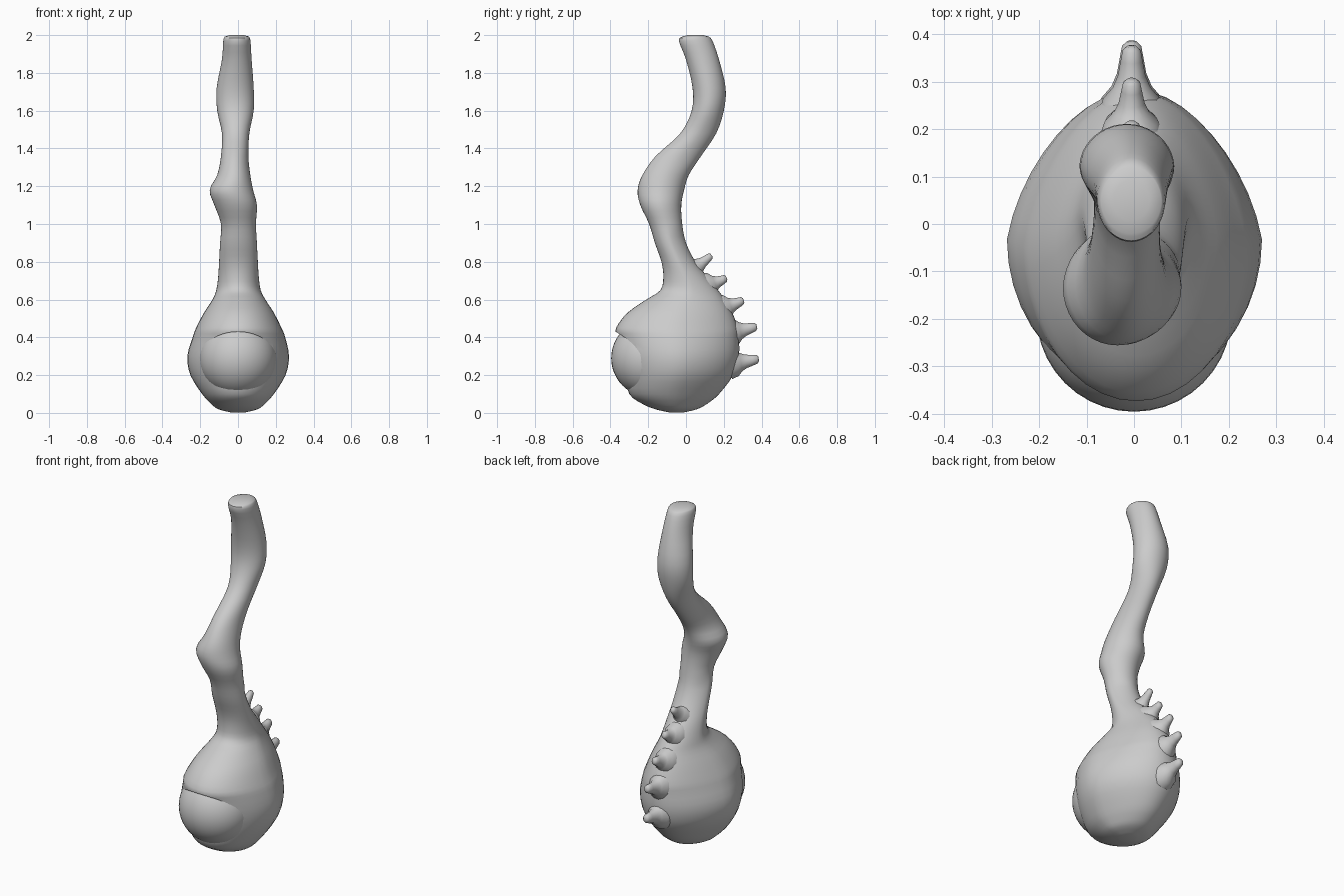
import bpy, bmesh
from math import sin, cos, pi, radians
from mathutils import Vector

if "Cube" in bpy.data.objects:
    bpy.data.objects.remove(bpy.data.objects["Cube"])

SEG = 40


def finish(bm, name, angle=40):
    bmesh.ops.recalc_face_normals(bm, faces=bm.faces)
    me = bpy.data.meshes.new(name)
    bm.to_mesh(me)
    bm.free()
    ob = bpy.data.objects.new(name, me)
    bpy.context.collection.objects.link(ob)
    return smooth(ob, angle)


def smooth(ob, angle):
    bpy.ops.object.select_all(action='DESELECT')
    ob.select_set(True)
    bpy.context.view_layer.objects.active = ob
    bpy.ops.object.shade_smooth_by_angle(angle=radians(angle))
    return ob


def skin(bm, rings):
    """Join rings of points into a closed tube."""
    loops = [[bm.verts.new(p) for p in r] for r in rings]
    n = len(loops[0])
    for a, b in zip(loops, loops[1:]):
        for i in range(n):
            j = (i + 1) % n
            bm.faces.new((a[i], a[j], b[j], b[i]))
    bm.faces.new(loops[0])
    bm.faces.new(loops[-1])


def catmull(rows, steps):
    out = []
    for i in range(len(rows) - 1):
        p0, p1, p2, p3 = (rows[max(0, min(len(rows) - 1, i + k))] for k in (-1, 0, 1, 2))
        for s in range(steps):
            t = s / steps
            out.append([0.5 * (2 * b + (c - a) * t + (2 * a - 5 * b + 4 * c - d) * t * t
                               + (3 * b - a - 3 * c + d) * t ** 3)
                        for a, b, c, d in zip(p0, p1, p2, p3)])
    out.append(list(rows[-1]))
    return out


# Body: bulb flowing into a bent stalk; rows are z, front y, back y, left x, right x
rows = [
    (0.003, -.09, -.01, -.04, .04), (.02, -.165, .06, -.105, .105),
    (.05, -.235, .115, -.145, .145), (.10, -.30, .175, -.19, .19),
    (.20, -.325, .25, -.252, .252), (.30, -.345, .28, -.268, .27),
    (.40, -.365, .28, -.24, .25), (.45, -.37, .275, -.222, .23),
    (.53, -.31, .245, -.18, .19), (.60, -.21, .205, -.135, .145),
    (.65, -.135, .17, -.115, .12), (.72, -.12, .115, -.105, .11),
    (.80, -.13, .05, -.10, .105), (.90, -.165, .0, -.095, .10),
    (1.0, -.195, -.02, -.09, .095), (1.10, -.242, -.025, -.125, .10),
    (1.18, -.256, -.01, -.15, .08), (1.26, -.23, .015, -.11, .065),
    (1.36, -.16, .08, -.09, .055), (1.48, -.03, .16, -.085, .06),
    (1.60, .03, .20, -.11, .083), (1.72, .035, .21, -.113, .083),
    (1.87, .0, .175, -.085, .072), (1.97, -.038, .14, -.078, .066),
    (1.992, -.02, .12, -.07, .058),
]
rings = []
for z, yf, yb, xl, xr in catmull(rows, 3):
    ring = []
    for i in range(SEG):
        a = 2 * pi * i / SEG
        s = sin(a)
        pinch = 1 - (.2 if z < .95 else .05) * max(0, s)
        ring.append(((xl + xr) / 2 + (xr - xl) / 2 * cos(a) * pinch,
                     (yf + yb) / 2 + (yb - yf) / 2 * s, z))
    rings.append(ring)
last = [Vector(p) for p in rings[-1]]
mid = sum(last, Vector()) / SEG
rings.append([mid + (p - mid) * .6 + Vector((0, 0, .008)) for p in last])
bm = bmesh.new()
skin(bm, rings)
body = finish(bm, "body")

# Eye opening: almond-shaped cut leaving upper and lower lids
N = 24
outline = []
for i in range(2 * N):
    a = pi * i / N
    s = sin(a)
    outline.append((.202 * cos(a), .295 + (.135 * s ** 1.1 if s > 0 else -.165 * abs(s) ** 1.1)))
bm = bmesh.new()
skin(bm, [[(x, y, z) for x, z in outline] for y in (-.6, -.2)])
cutter = finish(bm, "eye_opening_cutter")
cutter.hide_render = True
mod = body.modifiers.new("eye_opening", 'BOOLEAN')
mod.operation = 'DIFFERENCE'
mod.solver = 'EXACT'
mod.object = cutter
bpy.context.view_layer.objects.active = body
bpy.ops.object.modifier_move_to_index(modifier=mod.name, index=0)
bpy.ops.object.modifier_apply(modifier=mod.name)
bpy.data.objects.remove(cutter)
smooth(body, 40)

# Eyeball
bm = bmesh.new()
bmesh.ops.create_uvsphere(bm, u_segments=40, v_segments=24, radius=.206)
bmesh.ops.translate(bm, verts=bm.verts, vec=(0, -.19, .29))
finish(bm, "eyeball")

# Spikes down the back: flared base, upturned blunt tip (y, z of base and tip)
spikes = [(.04, .765, .135, .835), (.125, .68, .215, .715), (.205, .56, .305, .597),
          (.25, .43, .375, .458), (.25, .265, .385, .287)]
for k, (y0, z0, y1, z1) in enumerate(spikes):
    base, tip = Vector((-.005, y0, z0)), Vector((-.005, y1, z1))
    d = (tip - base).normalized()
    up = Vector((1, 0, 0)).cross(d)
    size = .8 + .06 * k
    rings = []
    for t, r in ((-.15, .085), (.12, .072), (.3, .048), (.5, .035), (.75, .028), (.93, .023), (1, .012)):
        c = base.lerp(tip, t) + up * (.012 * (t * t - t))
        rings.append([c + size * r * (Vector((.85, 0, 0)) * cos(2 * pi * i / 14) + up * sin(2 * pi * i / 14))
                      for i in range(14)])
    bm = bmesh.new()
    skin(bm, rings)
    finish(bm, f"back_spike_{k + 1}", 60)
